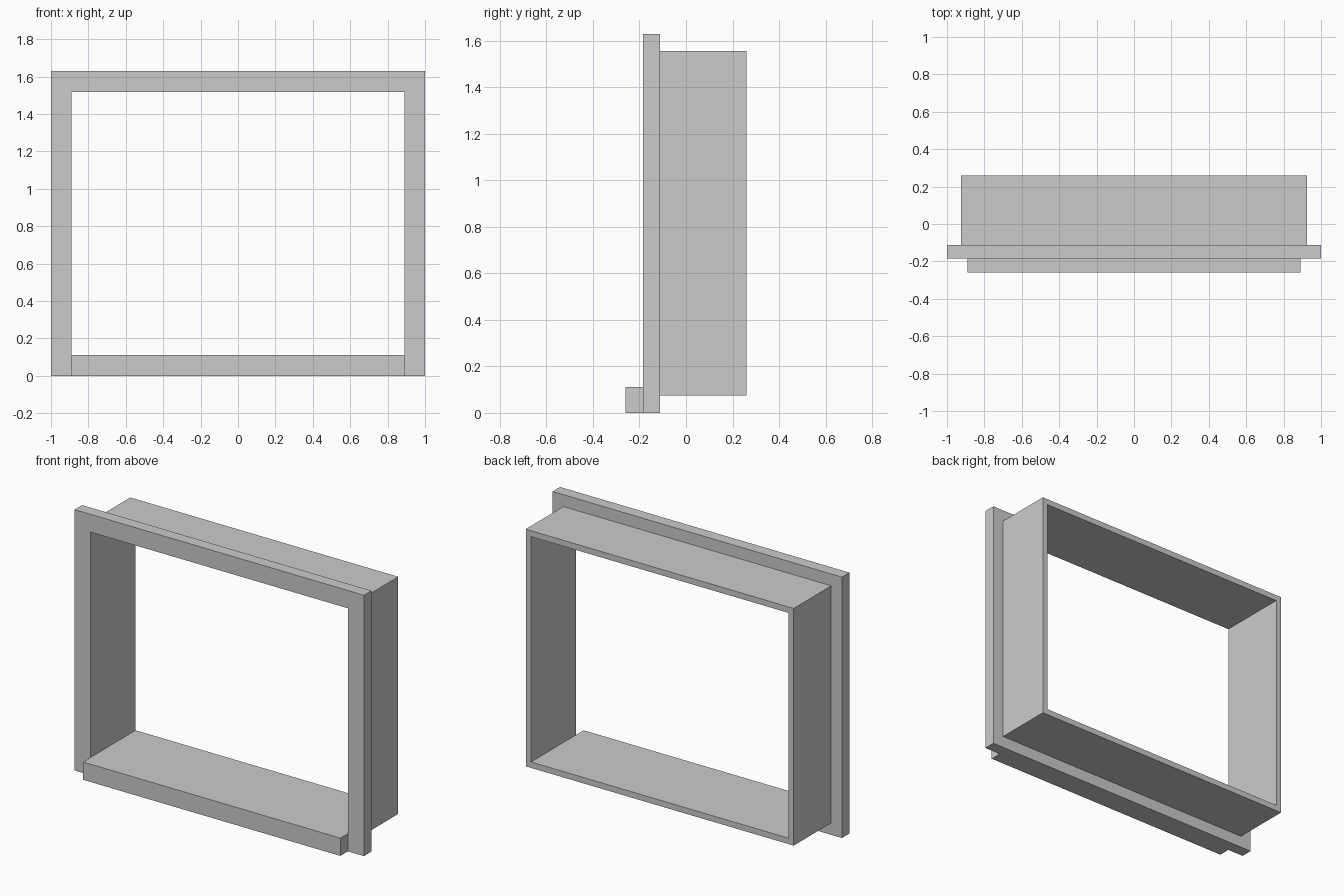
import bpy, bmesh

if "Cube" in bpy.data.objects:
    bpy.data.objects.remove(bpy.data.objects["Cube"])

U = 2 / 54            # wall thickness unit: the model is 54 units wide
W, H = 1.0, 44 * U    # half width and height of the outer trim


def finish(name, bm):
    bmesh.ops.recalc_face_normals(bm, faces=bm.faces[:])
    mesh = bpy.data.meshes.new(name)
    bm.to_mesh(mesh)
    bm.free()
    obj = bpy.data.objects.new(name, mesh)
    bpy.context.collection.objects.link(obj)
    return obj


def rect_frame(name, profile):
    """Sweep a closed (inset, y) profile around the rectangular opening."""
    bm = bmesh.new()
    rings = []
    for inset, y in profile:
        x, z0, z1 = W - inset, inset, H - inset
        corners = [(-x, z0), (x, z0), (x, z1), (-x, z1)]
        rings.append([bm.verts.new((cx, y, cz)) for cx, cz in corners])
    for i, a in enumerate(rings):
        b = rings[(i + 1) % len(rings)]
        for k in range(4):
            n = (k + 1) % 4
            bm.faces.new((a[k], a[n], b[n], b[k]))
    return finish(name, bm)


def box(name, x, y, z):
    bm = bmesh.new()
    bmesh.ops.create_cube(bm, size=1)
    for v in bm.verts:
        v.co = [r[0] if c < 0 else r[1] for c, r in zip(v.co, (x, y, z))]
    return finish(name, bm)


# Window frame: wide front trim stepping back into a thin, deep lining
rect_frame("window_frame", [
    (0, -5 * U), (0, -3 * U), (2 * U, -3 * U),
    (2 * U, 7 * U), (3 * U, 7 * U), (3 * U, -5 * U),
])

# Sill projecting from the front of the bottom trim
sill_x = W - 3 * U
box("window_sill", (-sill_x, sill_x), (-7 * U, -5 * U), (0, 3 * U))
